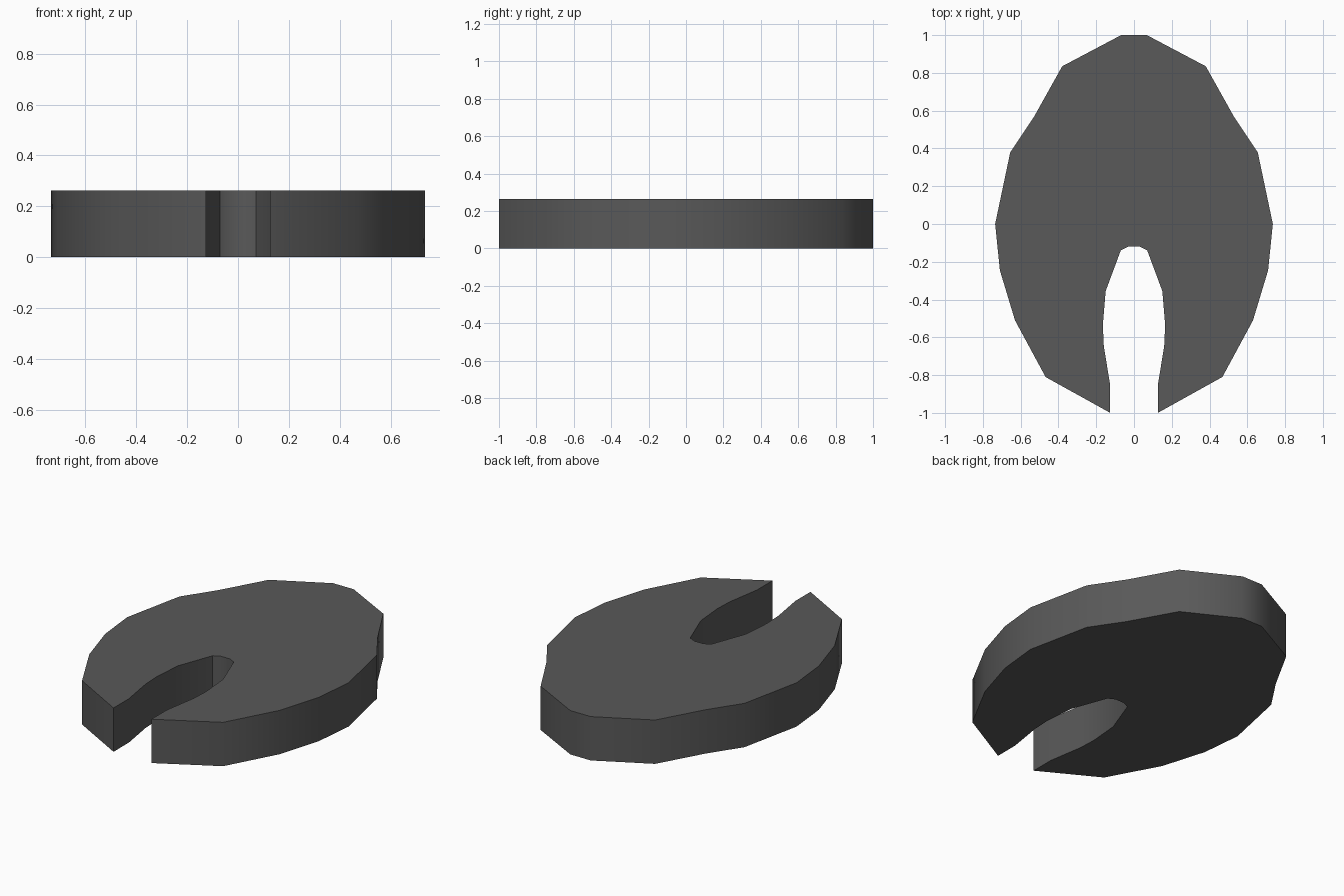
import bpy, bmesh, math

if "Cube" in bpy.data.objects:
    bpy.data.objects.remove(bpy.data.objects["Cube"])

HEIGHT = 0.263

# Right half of the outline: outer edge from the back round to the front, then the slot
half = [(0.068, 1.0), (0.38, 0.835), (0.528, 0.57), (0.655, 0.38), (0.735, 0.0),
        (0.71, -0.245), (0.63, -0.51), (0.468, -0.81), (0.126, -1.0),
        (0.126, -0.855), (0.16, -0.645), (0.165, -0.535), (0.15, -0.355),
        (0.07, -0.14), (0.03, -0.12)]
outline = half + [(-x, y) for x, y in reversed(half)]

# Slotted disc: mirrored outline extruded upward
bm = bmesh.new()
base = bm.faces.new([bm.verts.new((x, y, 0)) for x, y in outline])
top = bmesh.ops.extrude_face_region(bm, geom=[base], use_keep_orig=True)
bmesh.ops.translate(bm, vec=(0, 0, HEIGHT),
                    verts=[v for v in top["geom"] if isinstance(v, bmesh.types.BMVert)])
bmesh.ops.recalc_face_normals(bm, faces=bm.faces)
mesh = bpy.data.meshes.new("slotted_disc")
bm.to_mesh(mesh)
bm.free()
disc = bpy.data.objects.new("slotted_disc", mesh)
bpy.context.collection.objects.link(disc)

# Dark grey colour
grey = bpy.data.materials.new("dark grey")
grey.diffuse_color = (0.1, 0.1, 0.1, 1)
grey.use_nodes = True
grey.node_tree.nodes["Principled BSDF"].inputs["Base Color"].default_value = grey.diffuse_color
mesh.materials.append(grey)

# Smooth side walls, sharp rims and slot mouth
bpy.context.view_layer.objects.active = disc
disc.select_set(True)
bpy.ops.object.shade_smooth_by_angle(angle=math.radians(40))
